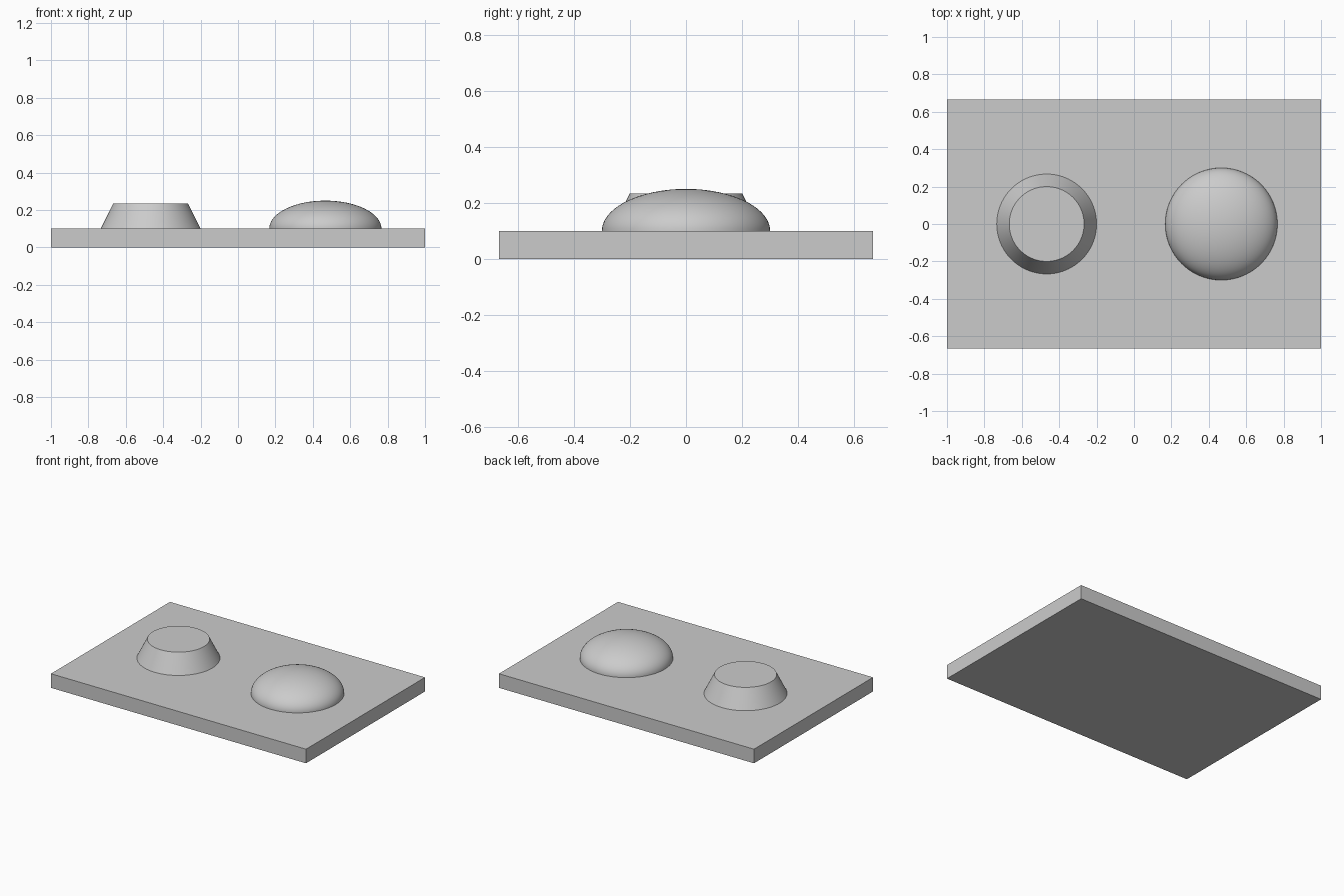
import bpy
import math
import bmesh

cube = bpy.data.objects.get("Cube")
if cube:
    bpy.data.objects.remove(cube, do_unlink=True)

grey = bpy.data.materials.new("light_grey")
grey.use_nodes = True
colour = (0.6, 0.6, 0.6, 1)
grey.diffuse_color = colour
grey.node_tree.nodes["Principled BSDF"].inputs["Base Color"].default_value = colour

BASE_TOP = 0.1
OFFSET = 0.467


def finish(name, smooth=True):
    obj = bpy.context.object
    obj.name = name
    obj.data.materials.append(grey)
    bpy.ops.object.transform_apply(location=False, rotation=True, scale=True)
    if smooth:
        bpy.ops.object.shade_smooth_by_angle(angle=math.radians(30))
    return obj


# Flat rectangular base
bpy.ops.mesh.primitive_cube_add(size=1, location=(0, 0, BASE_TOP / 2))
bpy.context.object.scale = (2, 1.333, BASE_TOP)
finish("base_plate", smooth=False)

# Tapered round boss
height = 0.134
bpy.ops.mesh.primitive_cone_add(vertices=96, radius1=0.267, radius2=0.2, depth=height,
                                location=(-OFFSET, 0, BASE_TOP + height / 2))
finish("tapered_boss")

# Flattened dome: the upper half of an ellipsoid
bpy.ops.mesh.primitive_uv_sphere_add(segments=96, ring_count=48, radius=0.3,
                                     location=(OFFSET, 0, BASE_TOP))
bpy.context.object.scale.z = 0.5
dome = finish("dome", smooth=False)
bm = bmesh.new()
bm.from_mesh(dome.data)
bmesh.ops.bisect_plane(bm, geom=bm.verts[:] + bm.edges[:] + bm.faces[:],
                       plane_co=(0, 0, 0), plane_no=(0, 0, 1), clear_inner=True)
bmesh.ops.holes_fill(bm, edges=[e for e in bm.edges if e.is_boundary])
bm.to_mesh(dome.data)
bm.free()
bpy.ops.object.shade_smooth_by_angle(angle=math.radians(30))
